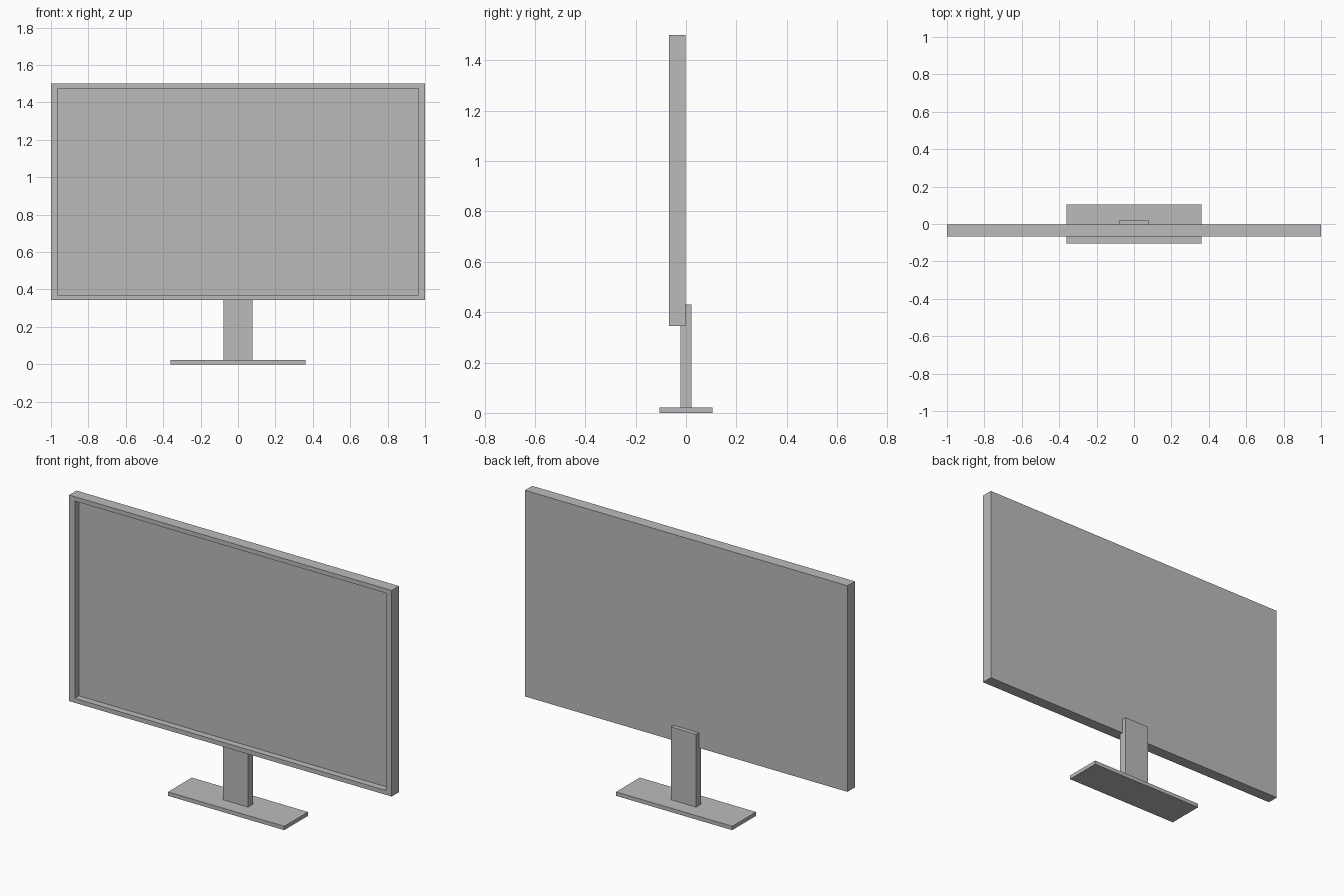
import bpy
import bmesh
from mathutils import Vector

default_cube = bpy.data.objects.get("Cube")
if default_cube:
    bpy.data.objects.remove(default_cube, do_unlink=True)

grey = bpy.data.materials.new("plain_grey")
grey.use_nodes = True
grey.diffuse_color = (0.5, 0.5, 0.5, 1)
grey.node_tree.nodes["Principled BSDF"].inputs["Base Color"].default_value = grey.diffuse_color


def box(name, low, high, edit=None):
    """Box between two corners, optionally reshaped by edit(bm)."""
    low, high = Vector(low), Vector(high)
    size, middle = high - low, (low + high) / 2
    bm = bmesh.new()
    bmesh.ops.create_cube(bm, size=1)
    for v in bm.verts:
        v.co = v.co * size
    if edit:
        edit(bm)
    mesh = bpy.data.meshes.new(name)
    bm.to_mesh(mesh)
    bm.free()
    mesh.materials.append(grey)
    obj = bpy.data.objects.new(name, mesh)
    obj.location = middle
    bpy.context.collection.objects.link(obj)
    return obj


def recess_screen(bm, side=0.045, rim=0.035, depth=0.037):
    """Leave a bezel around the front face and sink the screen behind it."""
    bm.normal_update()
    front = min(bm.faces, key=lambda f: f.normal.y)
    bmesh.ops.inset_region(bm, faces=[front], thickness=rim)
    for v in front.verts:
        v.co.x -= (side - rim) * (1 if v.co.x > 0 else -1)
    walls = bmesh.ops.extrude_discrete_faces(bm, faces=[front])
    for v in walls["faces"][0].verts:
        v.co.y += depth


# Display panel with bezel and sunken screen
box("display_panel", (-1, -0.067, 0.345), (1, -0.002, 1.5), recess_screen)

# Upright and foot of the stand
box("stand_neck", (-0.078, -0.022, 0.022), (0.078, 0.022, 0.43))
box("stand_base", (-0.36, -0.105, 0), (0.36, 0.105, 0.022))
